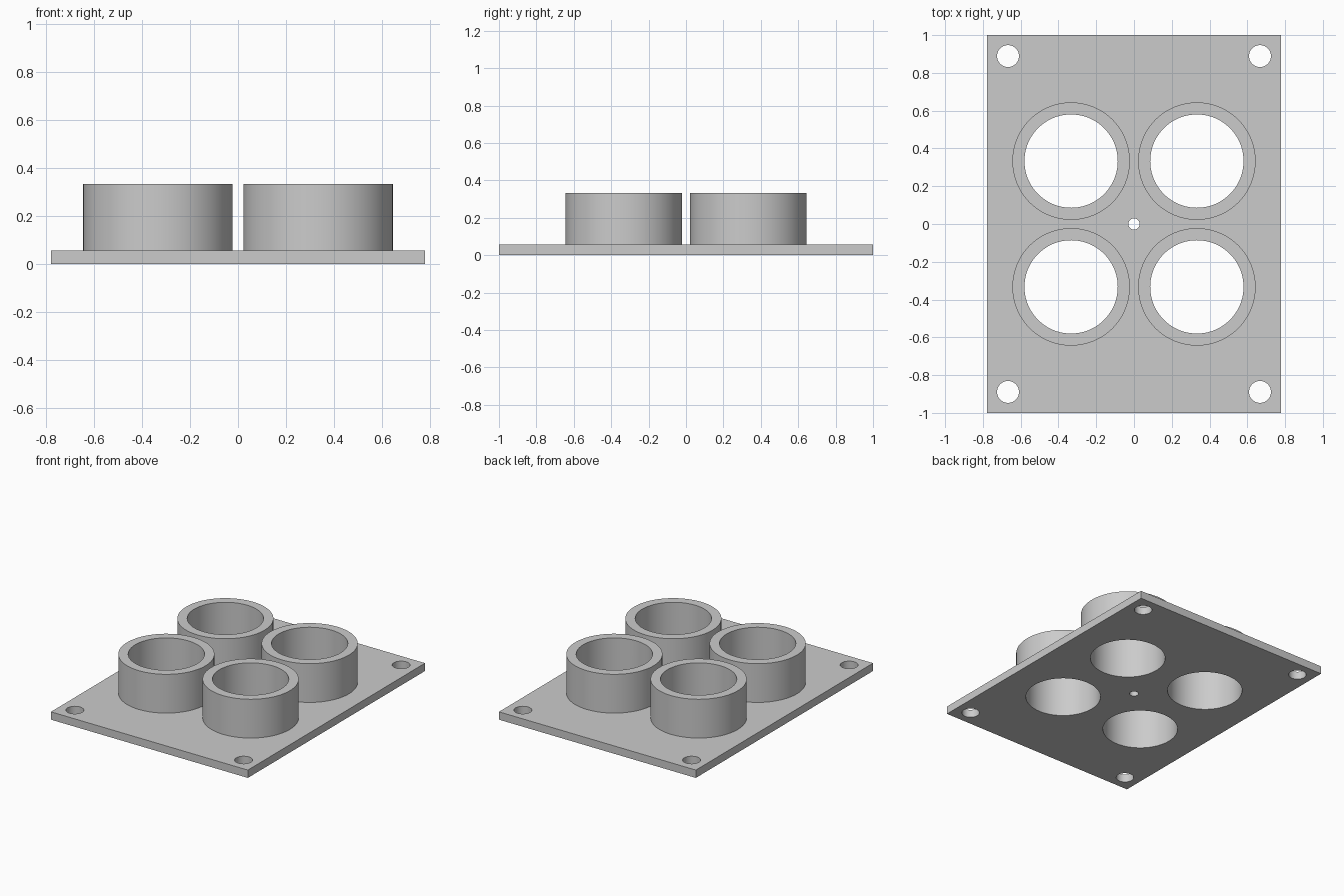
import bpy

# Remove the default cube
cube = bpy.data.objects.get("Cube")
if cube:
    bpy.data.objects.remove(cube, do_unlink=True)

HALF_X, HALF_Y = 0.778, 1.0
PLATE_TOP = 0.056
RING_TOP = 0.333
RING_OFFSET, RING_OUTER, RING_BORE = 0.333, 0.311, 0.247
SIGNS = [(sx, sy) for sx in (-1, 1) for sy in (-1, 1)]

grey = bpy.data.materials.new("plain grey")
grey.use_nodes = True
colour = (0.6, 0.6, 0.6, 1)
grey.diffuse_color = colour
grey.node_tree.nodes["Principled BSDF"].inputs["Base Color"].default_value = colour


def cylinder(name, x, y, radius, bottom, top):
    bpy.ops.mesh.primitive_cylinder_add(
        vertices=96, radius=radius, depth=top - bottom,
        location=(x, y, (bottom + top) / 2))
    obj = bpy.context.object
    obj.name = name
    obj.data.materials.append(grey)
    return obj


def combine(body, tool, operation):
    """Apply a boolean to the body and discard the tool."""
    mod = body.modifiers.new(operation.title(), 'BOOLEAN')
    mod.object = tool
    mod.operation = operation
    mod.solver = 'EXACT'
    bpy.ops.object.select_all(action='DESELECT')
    body.select_set(True)
    bpy.context.view_layer.objects.active = body
    bpy.ops.object.modifier_apply(modifier=mod.name)
    bpy.data.objects.remove(tool, do_unlink=True)


# Flat base plate
bpy.ops.mesh.primitive_cube_add(size=1, location=(0, 0, PLATE_TOP / 2))
holder = bpy.context.object
holder.name = "base_plate_with_rings"
holder.scale = (HALF_X * 2, HALF_Y * 2, PLATE_TOP)
bpy.ops.object.transform_apply(location=True, rotation=False, scale=True)
holder.data.materials.append(grey)

# Four raised rings, fused to the plate
for sx, sy in SIGNS:
    ring = cylinder("ring", sx * RING_OFFSET, sy * RING_OFFSET,
                    RING_OUTER, PLATE_TOP / 2, RING_TOP)
    combine(holder, ring, 'UNION')

# Bores through the rings and screw holes in the corners
for sx, sy in SIGNS:
    bore = cylinder("bore", sx * RING_OFFSET, sy * RING_OFFSET,
                    RING_BORE, -0.1, RING_TOP + 0.1)
    combine(holder, bore, 'DIFFERENCE')
    screw = cylinder("screw_hole", sx * 0.667, sy * 0.889, 0.058, -0.1, 0.2)
    combine(holder, screw, 'DIFFERENCE')

# Small centre hole
combine(holder, cylinder("centre_hole", 0, 0, 0.03, -0.1, 0.2), 'DIFFERENCE')

# Smooth round walls, crisp rims
bpy.ops.object.select_all(action='DESELECT')
holder.select_set(True)
bpy.context.view_layer.objects.active = holder
bpy.ops.object.shade_smooth_by_angle()
